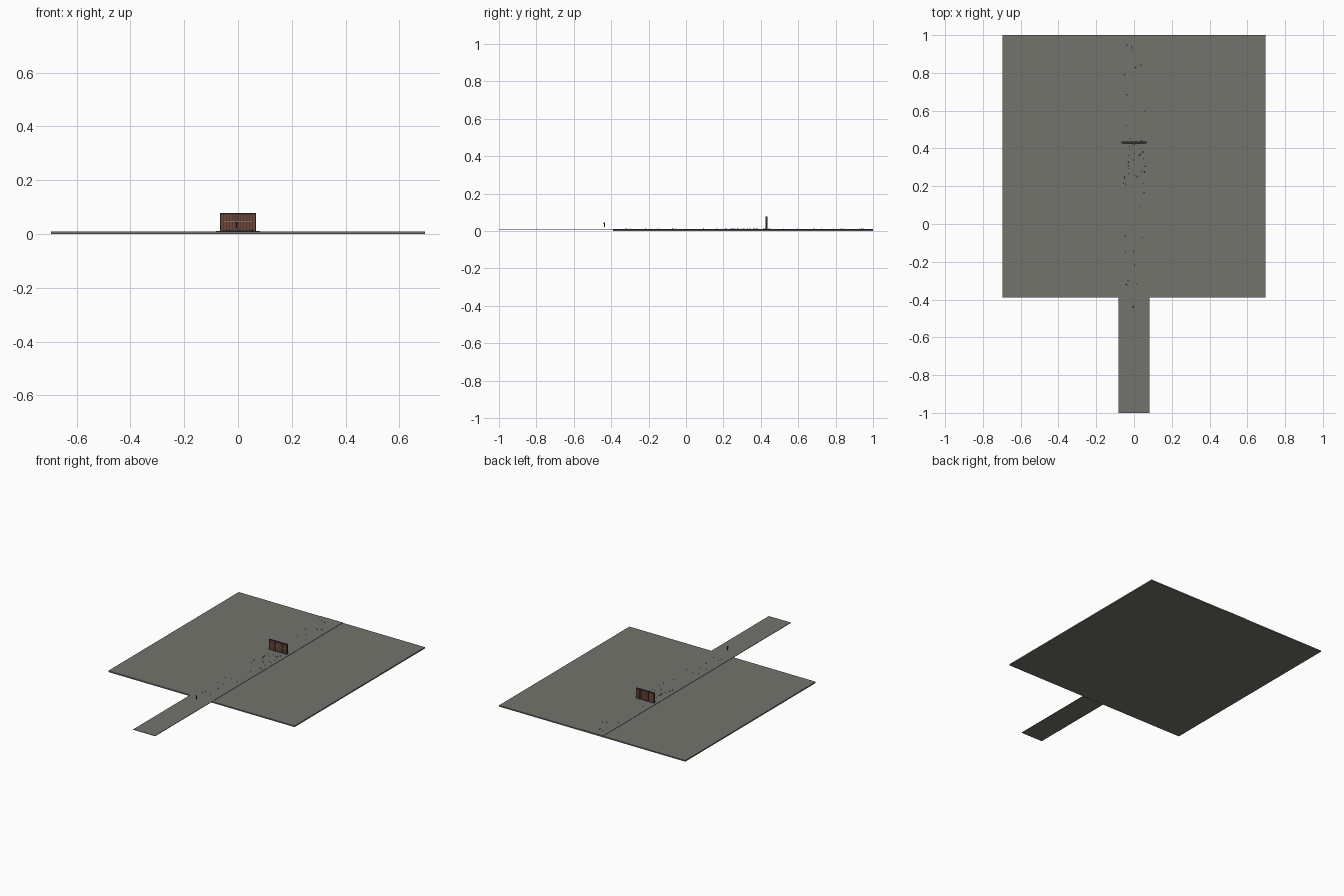
import bpy, bmesh, random
from mathutils import Matrix, Vector

random.seed(4)
cube = bpy.data.objects.get("Cube")
if cube:
    bpy.data.objects.remove(cube, do_unlink=True)


def material(name, rgb):
    m = bpy.data.materials.new(name)
    m.use_nodes = True
    m.diffuse_color = (*rgb, 1)
    m.node_tree.nodes["Principled BSDF"].inputs["Base Color"].default_value = (*rgb, 1)
    return m


stone = material("grey stone", (0.17, 0.175, 0.15))
brown = material("red brown planks", (0.16, 0.06, 0.04))
dark = material("dark timber", (0.03, 0.027, 0.025))
pale = material("pale trim", (0.5, 0.47, 0.42))


def add_box(bm, lo, hi):
    lo, hi = Vector(lo), Vector(hi)
    mat = Matrix.Translation((lo + hi) / 2) @ Matrix.Diagonal((*(hi - lo), 1))
    bmesh.ops.create_cube(bm, size=1, matrix=mat)


def finish(name, bm, mat):
    me = bpy.data.meshes.new(name)
    bm.to_mesh(me)
    bm.free()
    me.materials.append(mat)
    ob = bpy.data.objects.new(name, me)
    bpy.context.collection.objects.link(ob)
    return ob


def boxes(name, mat, *spans):
    bm = bmesh.new()
    for lo, hi in spans:
        add_box(bm, lo, hi)
    return finish(name, bm, mat)


# Ground slab and the long path lying on it
SLAB, PATH = 0.0085, 0.0105
boxes("ground_slab", stone, ((-0.695, -0.39, 0), (0.695, 1, SLAB)))
boxes("path", stone, ((-0.082, -1, SLAB - 0.001), (0.082, 1, PATH)))

# Plank wall across the path
W, Y0, Y1, TOP = 0.065, 0.425, 0.436, 0.077
boxes("wall_core", dark, ((-W, Y0 + 0.002, PATH), (W, Y1 - 0.002, TOP - 0.003)))
count = 12
step = 2 * W / count
boxes("wall_planks", brown, *[
    ((-W + i * step + 0.001, Y0 + 0.001, PATH + 0.003),
     (-W + (i + 1) * step - 0.001, Y1 - 0.001, TOP - 0.004)) for i in range(count)])

# Frame: posts, top cap and foot rail
posts = [((x - 0.0015, Y0, PATH), (x + 0.0015, Y1, TOP - 0.002))
         for x in (-W, -W / 3, W / 3, W)]
boxes("wall_posts", dark, *posts)
boxes("wall_rails", dark,
      ((-W - 0.002, Y0, TOP - 0.003), (W + 0.002, Y1, TOP)),
      ((-W, Y0, PATH), (W, Y1, PATH + 0.003)))

# Broken row of pale trim on the front of the wall
boxes("wall_trim", pale, *[
    ((x * 0.01 - 0.0035, Y0 - 0.001, 0.044), (x * 0.01 + 0.0035, Y0 + 0.002, 0.047))
    for x in range(-5, 6)])

# Small hovering marker at the entrance
boxes("marker", dark,
      ((-0.007, -0.438, 0.022), (-0.003, -0.434, 0.04)),
      ((-0.009, -0.441, 0.038), (-0.001, -0.434, 0.044)))

# Pebbles scattered along the path, denser near the wall
bm = bmesh.new()
for i in range(48):
    y = random.uniform(0.2, 0.46) if i % 2 else random.uniform(-0.38, 0.95)
    pos = (random.uniform(-0.06, 0.06), y, PATH + 0.001)
    bmesh.ops.create_icosphere(bm, subdivisions=1, radius=random.uniform(0.0015, 0.003),
                               matrix=Matrix.Translation(pos))
finish("pebbles", bm, dark)
